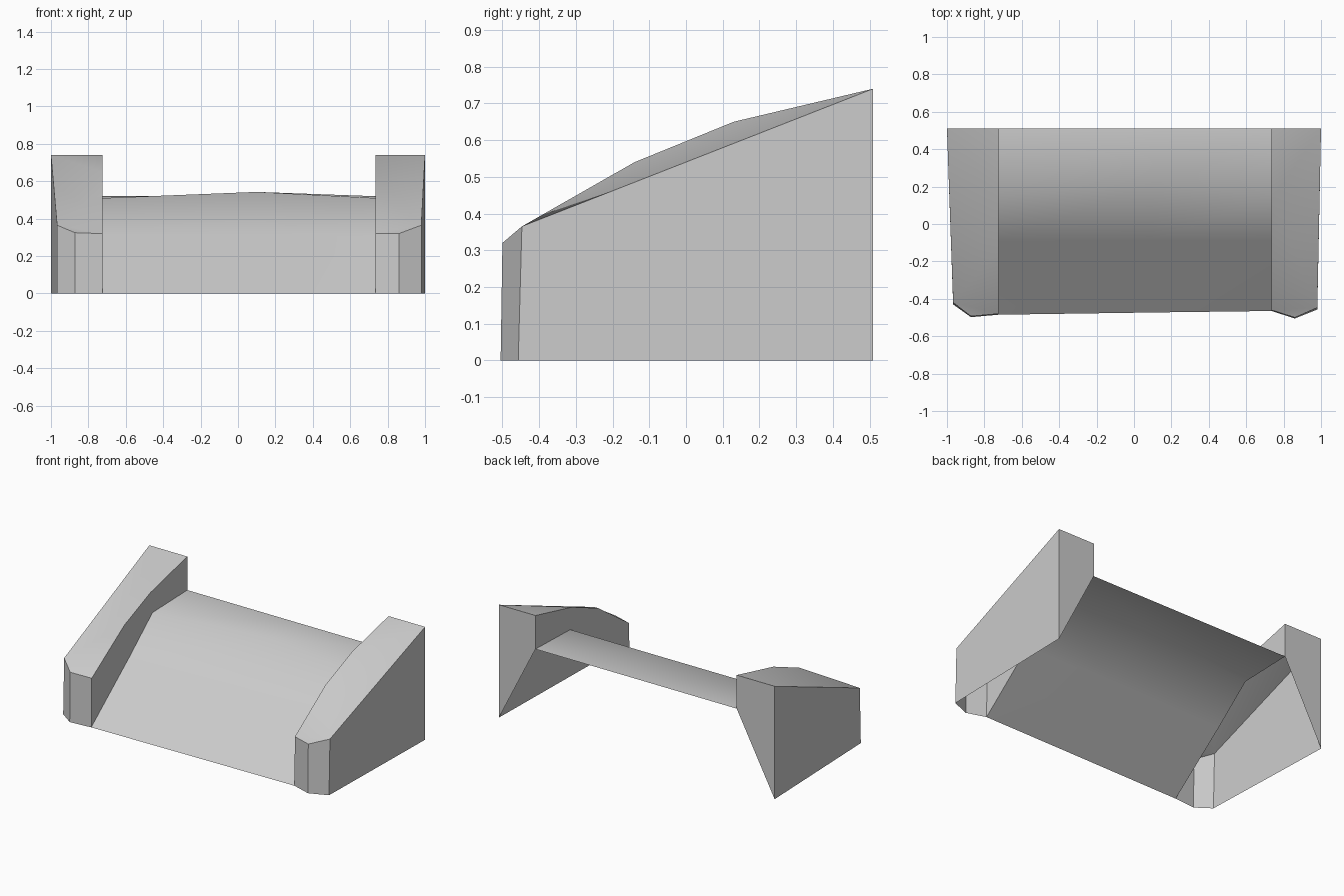
import bpy, bmesh, math
from mathutils import Vector

cube = bpy.data.objects.get("Cube")
if cube:
    bpy.data.objects.remove(cube, do_unlink=True)

# Single grey finish
grey = bpy.data.materials.new("light_grey")
grey.use_nodes = True
colour = (0.6, 0.6, 0.6, 1)
grey.diffuse_color = colour
grey.node_tree.nodes["Principled BSDF"].inputs["Base Color"].default_value = colour

BACK = 0.51
TOP = 0.74
RAMP = [(-0.09, 0.31), (0.15, 0.51), (BACK, 0.52)]   # side profile above the front edge
CREST = [(-0.14, 0.54), (0.13, 0.65), (BACK, TOP)]   # inner top edge of the walls


def finish(name, bm, angle):
    mesh = bpy.data.meshes.new(name)
    bm.to_mesh(mesh)
    bm.free()
    mesh.materials.append(grey)
    obj = bpy.data.objects.new(name, mesh)
    bpy.context.collection.objects.link(obj)
    bpy.ops.object.select_all(action='DESELECT')
    obj.select_set(True)
    bpy.context.view_layer.objects.active = obj
    bpy.ops.object.shade_smooth_by_angle(angle=math.radians(angle))
    return obj


def side_wall(name, side, inner_x, inner_y, mid, outer):
    """Open-bottomed wall: outer side, chamfered nose, sloped cap, inner side, back."""
    bm = bmesh.new()

    def vert(x, y, z):
        return bm.verts.new((side * x, y, z))

    def face(*verts):
        return bm.faces.new(verts)

    outer_top, outer_low = vert(*outer), vert(outer[0], outer[1] - 0.01, 0)
    back_top, back_low = vert(1, BACK, TOP), vert(1, BACK, 0)
    mid_top, mid_low = vert(*mid), vert(mid[0], mid[1] - 0.005, 0)
    crest = [vert(inner_x, y, z) for y, z in [(inner_y, 0.32)] + CREST]
    foot = [vert(inner_x, y, z) for y, z in [(inner_y - 0.005, 0)] + RAMP]

    # Outer side, back and nose
    side_face = face(outer_low, back_low, back_top, outer_top)
    face(back_low, foot[3], crest[3], back_top)
    face(mid_low, outer_low, outer_top, mid_top)
    face(foot[0], mid_low, mid_top, crest[0])
    # Inner side
    for i in range(3):
        face(foot[i + 1], foot[i], crest[i], crest[i + 1])
    # Sloped cap
    face(outer_top, crest[0], mid_top)
    face(outer_top, crest[1], crest[0])
    face(outer_top, crest[2], crest[1])
    face(outer_top, back_top, crest[2])
    face(back_top, crest[3], crest[2])

    bmesh.ops.recalc_face_normals(bm, faces=bm.faces[:])
    if side_face.normal.dot(Vector((side, 0, 0))) < 0:
        bmesh.ops.reverse_faces(bm, faces=bm.faces[:])
    return finish(name, bm, 30)


side_wall("left_wall", 1, 0.735, -0.46, (0.86, -0.5, 0.32), (0.98, -0.447, 0.365))
side_wall("right_wall", -1, 0.725, -0.48, (0.872, -0.493, 0.325), (0.967, -0.42, 0.365))

# Ramp sheet with a gently crowned lip between the walls
bm = bmesh.new()
columns = []
for x, front, shift, crown in ((-0.725, -0.485, 0, 0), (0.1, -0.473, 0.06, 0.033),
                               (0.735, -0.465, 0, 0)):
    points = [(front, 0)] + RAMP
    points[2] = (points[2][0] + shift, points[2][1] + crown)
    columns.append([bm.verts.new((x, y, z)) for y, z in points])
for a, b in zip(columns, columns[1:]):
    for i in range(3):
        bm.faces.new((a[i], b[i], b[i + 1], a[i + 1]))
finish("ramp", bm, 60)
